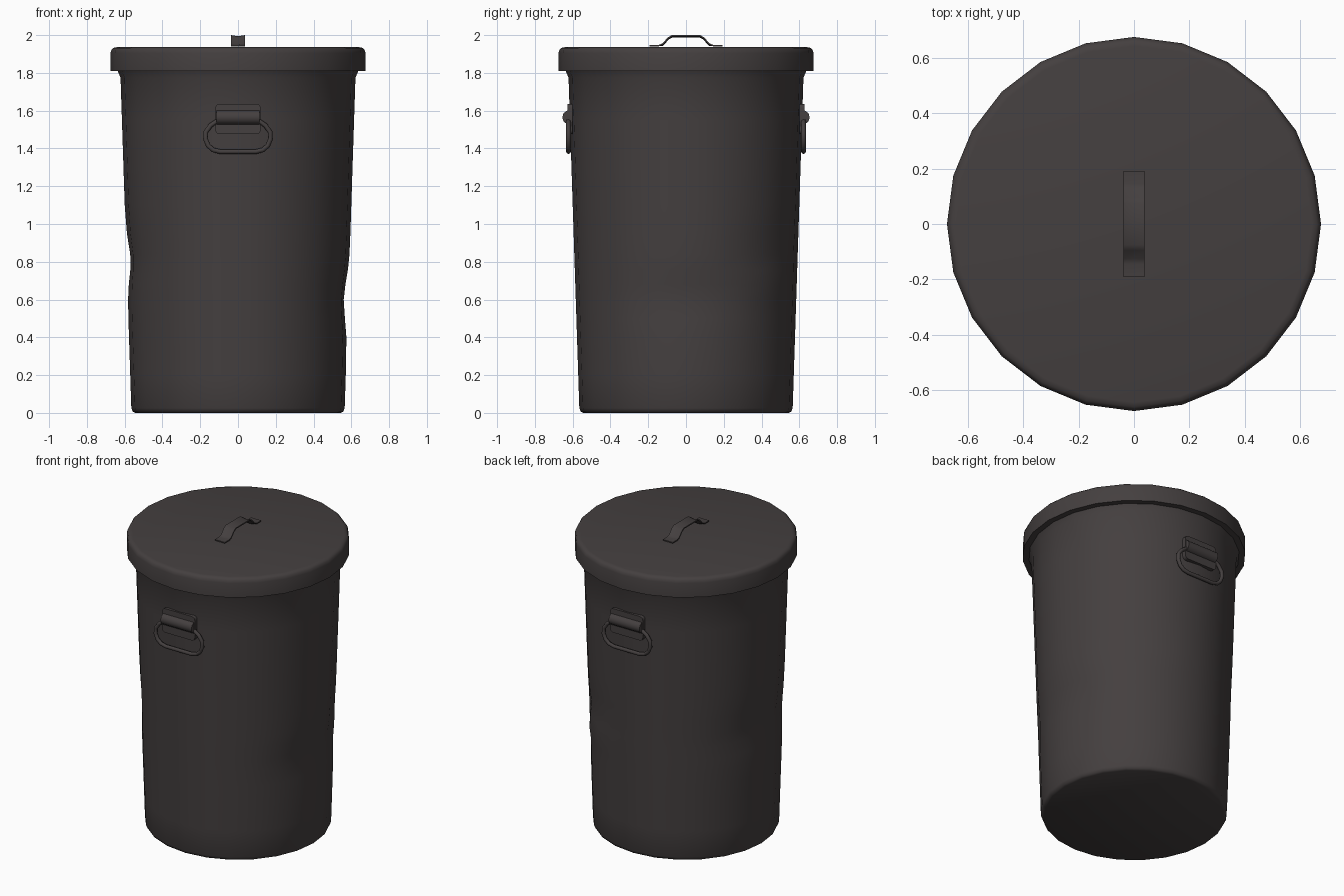
import bpy, bmesh, math

if "Cube" in bpy.data.objects:
    bpy.data.objects.remove(bpy.data.objects["Cube"])

mat = bpy.data.materials.new("dark warm grey")
mat.diffuse_color = (0.058, 0.050, 0.050, 1)
mat.use_nodes = True
mat.node_tree.nodes["Principled BSDF"].inputs["Base Color"].default_value = mat.diffuse_color
SIDES = 24


def finish(name, bm, angle=40):
    bmesh.ops.recalc_face_normals(bm, faces=bm.faces)
    me = bpy.data.meshes.new(name)
    bm.to_mesh(me)
    bm.free()
    ob = bpy.data.objects.new(name, me)
    bpy.context.collection.objects.link(ob)
    me.materials.append(mat)
    bpy.ops.object.select_all(action='DESELECT')
    ob.select_set(True)
    bpy.context.view_layer.objects.active = ob
    bpy.ops.object.shade_smooth_by_angle(angle=math.radians(angle))
    return ob


def lathe(profile, cap_ends, dent=lambda a, z: 0.0):
    bm = bmesh.new()
    rings = []
    for r, z in profile:
        ring = []
        for i in range(SIDES):
            a = 2 * math.pi * i / SIDES
            rr = r - dent(a, z)
            ring.append(bm.verts.new((rr * math.cos(a), rr * math.sin(a), z)))
        rings.append(ring)
    for lo, hi in zip(rings, rings[1:]):
        for i in range(SIDES):
            j = (i + 1) % SIDES
            bm.faces.new((lo[i], lo[j], hi[j], hi[i]))
    for e in cap_ends:
        bm.faces.new(rings[e])
    return bm


# Body: tapered drum with shallow dents (azimuth, height, depth, width, height spread)
DENTS = [(0, 0.60, 0.024, 0.45, 0.14), (50, 0.84, 0.014, 0.3, 0.09),
         (48, 0.71, -0.010, 0.25, 0.06), (180, 0.81, 0.022, 0.5, 0.13)]


def dent(a, z):
    total = 0
    for az, h, depth, w, s in DENTS:
        d = (a - math.radians(az) + math.pi) % (2 * math.pi) - math.pi
        total += depth * math.exp(-(d / w) ** 2 - ((z - h) / s) ** 2)
    return total


def wall(z):
    return 0.564 + 0.058 * z / 1.78


heights = [0.025, 0.2, 0.4, 0.5, 0.6, 0.68, 0.76, 0.84, 0.95, 1.1, 1.3, 1.55, 1.775]
profile = [(0.543, 0), (0.557, 0.007)] + [(wall(z), z) for z in heights] + [(0.638, 1.812)]
finish("can_body", lathe(profile, [0], dent))

# Lid: rounded top edge, ring underneath
finish("lid", lathe([(0.625, 1.81), (0.675, 1.81), (0.675, 1.905), (0.670, 1.922),
                     (0.660, 1.932), (0.643, 1.936)], [-1]))

# Lid strap: bent thin strip with a slight centre crease
path = [(-0.192, 1.944), (-0.145, 1.944), (-0.125, 1.952), (-0.095, 1.985), (-0.075, 1.996)]
path = path + [(-y, z) for y, z in reversed(path)]
bm = bmesh.new()
rows = []
for k, (y, z) in enumerate(path):
    sag = 0.006 if 2 <= k <= 7 else 0
    rows.append([bm.verts.new((x, y, z - (sag if x == 0 else 0))) for x in (-0.037, 0, 0.037)])
for a, b in zip(rows, rows[1:]):
    for i in range(2):
        bm.faces.new((a[i], a[i + 1], b[i + 1], b[i]))
bmesh.ops.recalc_face_normals(bm, faces=bm.faces)
bmesh.ops.solidify(bm, geom=bm.faces[:], thickness=0.007)
top = max(v.co.z for v in bm.verts)
for v in bm.verts:
    v.co.z += 2.0 - top
finish("lid_strap", bm)


def bracket():
    # Plate with rounded corners
    bm = bmesh.new()
    bmesh.ops.create_cube(bm, size=1)
    for v in bm.verts:
        v.co.x *= 0.24
        v.co.y = -0.614 + v.co.y * 0.026
        v.co.z = 1.556 + v.co.z * 0.16
    edges = [e for e in bm.edges if abs(e.verts[0].co.y - e.verts[1].co.y) > 0.01]
    bmesh.ops.bevel(bm, geom=edges, offset=0.022, segments=3, profile=0.5, affect='EDGES')
    # Folded barrel that holds the ring
    prof = [(-0.61, 1.602), (-0.630, 1.600), (-0.648, 1.587), (-0.655, 1.565),
            (-0.648, 1.543), (-0.630, 1.528), (-0.61, 1.526)]
    l = [bm.verts.new((-0.114, y, z)) for y, z in prof]
    r = [bm.verts.new((0.114, y, z)) for y, z in prof]
    for i in range(len(prof)):
        j = (i + 1) % len(prof)
        bm.faces.new((l[i], l[j], r[j], r[i]))
    bm.faces.new(l)
    bm.faces.new(r)
    return bm


def ring():
    # Hanging D-shaped ring: tube swept round a closed path
    half = [(0.105, 1.550), (0.145, 1.522), (0.170, 1.488), (0.172, 1.450),
            (0.158, 1.415), (0.132, 1.392), (0.095, 1.383)]
    pts = half + [(-x, z) for x, z in reversed(half)]
    n, m, rad = len(pts), 8, 0.0125
    bm = bmesh.new()
    loops = []
    for i, (x, z) in enumerate(pts):
        tx = pts[(i + 1) % n][0] - pts[i - 1][0]
        tz = pts[(i + 1) % n][1] - pts[i - 1][1]
        d = math.hypot(tx, tz)
        nx, nz = -tz / d, tx / d
        loops.append([bm.verts.new((x + nx * rad * math.cos(t), -0.622 + rad * math.sin(t),
                                    z + nz * rad * math.cos(t)))
                      for t in (2 * math.pi * k / m for k in range(m))])
    for i in range(n):
        a, b = loops[i], loops[(i + 1) % n]
        for k in range(m):
            q = (k + 1) % m
            bm.faces.new((a[k], a[q], b[q], b[k]))
    return bm


# Side handles, front and back
for side, turn in (("front", 0), ("back", math.pi)):
    finish(side + "_handle_bracket", bracket()).rotation_euler.z = turn
    finish(side + "_handle_ring", ring(), 60).rotation_euler.z = turn
